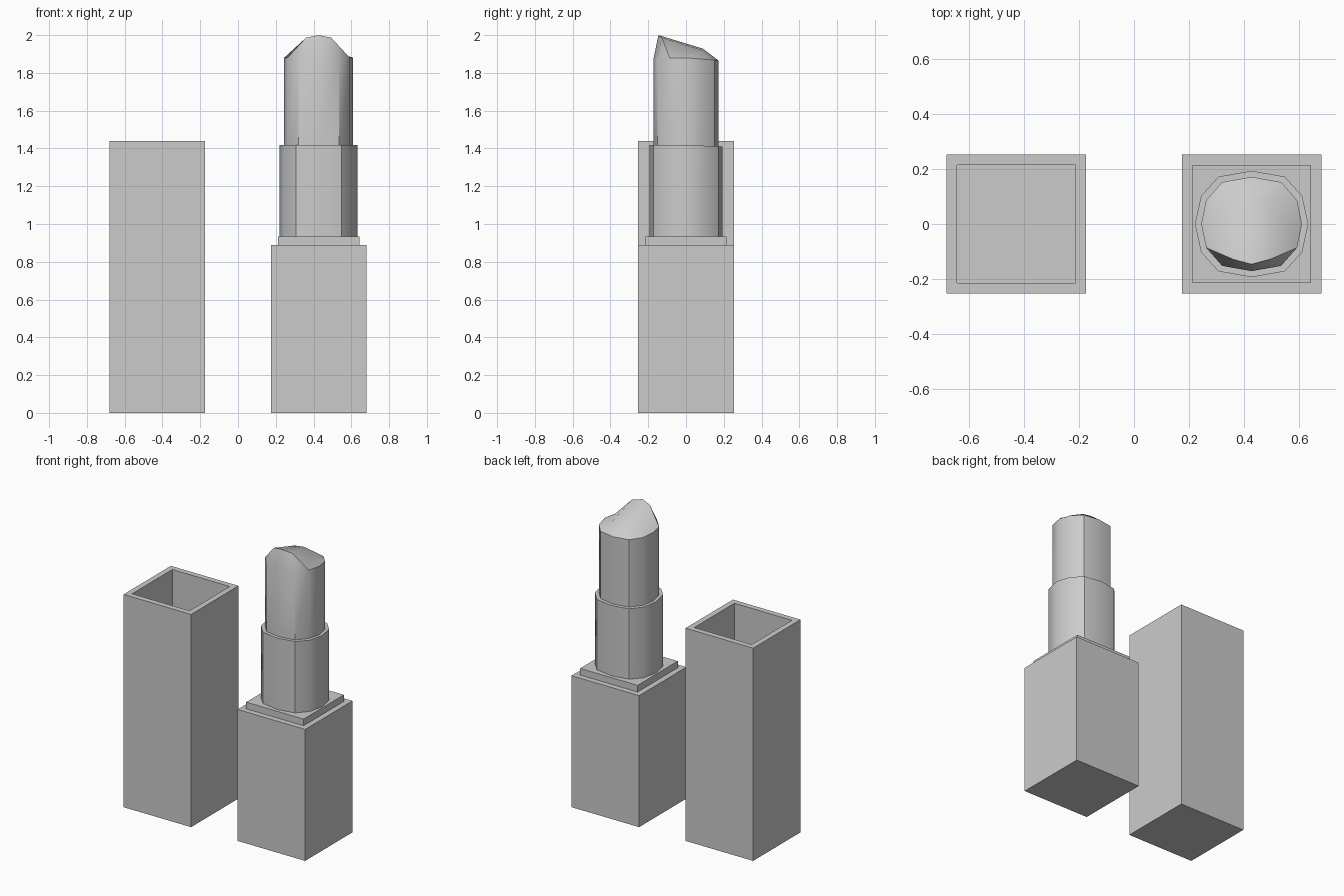
import bpy, bmesh, math

if "Cube" in bpy.data.objects:
    bpy.data.objects.remove(bpy.data.objects["Cube"])

CX = 0.427      # distance of each piece from the centre line
HALF = 0.253    # half width of the square case and cap
INNER = 0.215   # half width of the step and the cap opening


def make_object(name, bm, x, smooth=False):
    bmesh.ops.recalc_face_normals(bm, faces=bm.faces[:])
    mesh = bpy.data.meshes.new(name)
    bm.to_mesh(mesh)
    bm.free()
    ob = bpy.data.objects.new(name, mesh)
    ob.location.x = x
    bpy.context.collection.objects.link(ob)
    if smooth:
        bpy.ops.object.select_all(action='DESELECT')
        ob.select_set(True)
        bpy.context.view_layer.objects.active = ob
        bpy.ops.object.shade_smooth_by_angle(angle=math.radians(35))
    return ob


def square(h, z):
    return [(-h, -h, z), (h, -h, z), (h, h, z), (-h, h, z)]


def round12(quarter, z, slope=0.0):
    """Twelve-sided ring from a quarter outline; its back half dips by slope."""
    (a, _), (b, c), (d, e), (_, f) = quarter
    half = [(a, 0), (b, c), (d, e), (0, f), (-d, e), (-b, c)]
    pts = half + [(-x, -y) for x, y in half]
    return [(x, y, z - slope * max(y, 0)) for x, y in pts]


def loft(rings, close_end=True):
    """Skin consecutive rings, capping the first and optionally the last."""
    bm = bmesh.new()
    vs = [[bm.verts.new(p) for p in r] for r in rings]
    n = len(vs[0])
    for lo, hi in zip(vs, vs[1:]):
        for i in range(n):
            j = (i + 1) % n
            bm.faces.new((lo[i], lo[j], hi[j], hi[i]))
    bm.faces.new(vs[0])
    if close_end:
        bm.faces.new(vs[-1])
    return bm, vs


# Hollow cap, open at the top
bm, _ = loft([square(HALF, 0), square(HALF, 1.44),
              square(INNER, 1.44), square(INNER, 0.04)])
make_object("cap", bm, -CX)

# Square case with a small step on top
bm, _ = loft([square(HALF, 0), square(HALF, 0.89),
              square(INNER, 0.89), square(INNER, 0.935)])
make_object("case", bm, CX)

# Holder tube
TUBE = [(0.206, 0), (0.183, 0.103), (0.12, 0.172), (0, 0.193)]
STICK = [(0.183, 0), (0.165, 0.086), (0.107, 0.152), (0, 0.171)]
bm, _ = loft([round12(TUBE, 0.935), round12(TUBE, 1.418, 0.04)])
make_object("holder_tube", bm, CX, True)

# Colour stick with slanted tip
bm, rings = loft([round12(STICK, 1.405), round12(STICK, 1.88, 0.08)], False)
r = rings[-1]
A, B, C = [bm.verts.new(p) for p in
           ((-0.067, -0.128, 1.986), (0, -0.146, 2.0), (0.067, -0.128, 1.986))]
D, E, F = [bm.verts.new(p) for p in
           ((-0.067, 0.09, 1.918), (0, 0.09, 1.928), (0.067, 0.09, 1.918))]
tip_faces = [
    (r[7], r[8], A), (r[8], r[9], B, A), (r[9], r[10], C, B), (r[10], r[11], C),
    (r[11], r[0], F, C), (r[0], r[1], F), (r[6], r[7], A, D), (r[5], r[6], D),
    (A, B, E, D), (B, C, F, E),
    (r[1], r[2], F), (r[2], r[3], E, F), (r[3], r[4], D, E), (r[4], r[5], D)]
for f in tip_faces:
    bm.faces.new(f)
make_object("colour_stick", bm, CX, True)
